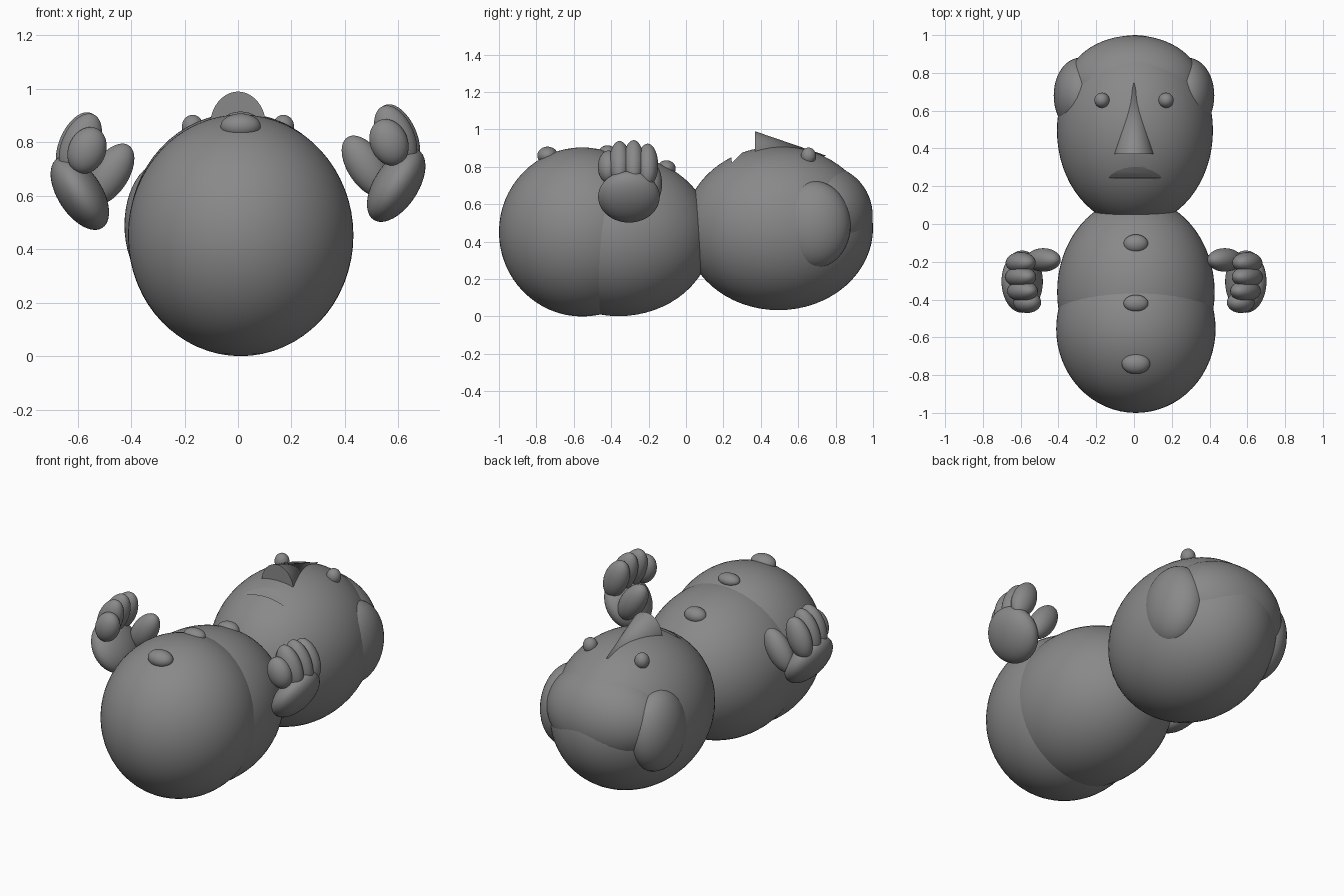
import bpy, bmesh
from math import radians
from mathutils import Matrix

if "Cube" in bpy.data.objects:
    bpy.data.objects.remove(bpy.data.objects["Cube"], do_unlink=True)

grey = bpy.data.materials.new("plain grey")
grey.use_nodes = True
grey.diffuse_color = (0.25, 0.25, 0.25, 1)
grey.node_tree.nodes["Principled BSDF"].inputs["Base Color"].default_value = (0.25, 0.25, 0.25, 1)


def finish(name, bm):
    bmesh.ops.recalc_face_normals(bm, faces=bm.faces)
    mesh = bpy.data.meshes.new(name)
    bm.to_mesh(mesh)
    bm.free()
    mesh.materials.append(grey)
    ob = bpy.data.objects.new(name, mesh)
    bpy.context.collection.objects.link(ob)
    return ob


def smooth(ob):
    bpy.ops.object.select_all(action='DESELECT')
    ob.select_set(True)
    bpy.context.view_layer.objects.active = ob
    bpy.ops.object.shade_smooth_by_angle(angle=radians(25))


def ellipsoid(name, centre, radii, tilt=0, segments=48):
    """Ball scaled to radii, leaning towards +x by tilt degrees."""
    bm = bmesh.new()
    place = (Matrix.Translation(centre) @ Matrix.Rotation(radians(tilt), 4, 'Y')
             @ Matrix.Diagonal((*radii, 1)))
    bmesh.ops.create_uvsphere(bm, u_segments=segments, v_segments=segments // 2,
                              radius=1, matrix=place)
    ob = finish(name, bm)
    smooth(ob)
    return ob


# Body, made of two overlapping balls, and head
ellipsoid("lower_body", (0.01, -0.555, 0.452), (0.422, 0.445, 0.452), segments=64)
ellipsoid("upper_body", (0.01, -0.36, 0.432), (0.417, 0.5, 0.43), segments=64)
head = ellipsoid("head", (0.005, 0.495, 0.472), (0.413, 0.505, 0.438), segments=64)

# Mouth: a wedge cut out of the face
bm = bmesh.new()
profile = [(0.245, 0.82), (0.235, 1.1), (0.545, 1.12)]
face = bm.faces.new([bm.verts.new((-0.4, y, z)) for y, z in profile])
side = bmesh.ops.extrude_face_region(bm, geom=[face])["geom"]
bmesh.ops.translate(bm, vec=(0.8, 0, 0),
                    verts=[v for v in side if isinstance(v, bmesh.types.BMVert)])
cutter = finish("mouth_cutter", bm)
cutter.hide_render = True
cut = head.modifiers.new("mouth", 'BOOLEAN')
cut.operation = 'DIFFERENCE'
cut.solver = 'EXACT'
cut.object = cutter
bpy.context.view_layer.objects.active = head
bpy.ops.object.modifier_apply(modifier=cut.name)
bpy.data.objects.remove(cutter, do_unlink=True)
smooth(head)

# Nose: a half-buried cone with a flat underside
bm = bmesh.new()
axis = Matrix.Rotation(radians(-90), 4, 'X')
bmesh.ops.create_cone(bm, cap_ends=True, segments=48, radius1=1, radius2=0, depth=1,
                      matrix=Matrix.Translation((0, 0.56, 0.86))
                      @ Matrix.Diagonal((0.105, 0.38, 0.13, 1)) @ axis)
smooth(finish("nose", bm))

# Cap of the head
ellipsoid("head_cap", (0, 0.73, 0.54), (0.358, 0.268, 0.27), segments=64)

# Buttons down the front
ellipsoid("lower_button", (0.01, -0.74, 0.86), (0.075, 0.055, 0.048))
ellipsoid("middle_button", (0.01, -0.42, 0.88), (0.065, 0.045, 0.035))
ellipsoid("upper_button", (0.01, -0.105, 0.79), (0.065, 0.05, 0.045))

# Finger name, x, y, z, half length
fingers = [("little", 0.565, -0.415, 0.80, 0.09), ("ring", 0.59, -0.355, 0.82, 0.125),
           ("middle", 0.60, -0.28, 0.82, 0.13), ("index", 0.60, -0.205, 0.81, 0.12)]

# Paired parts
for label, s, dz in (("left", 1, 0), ("right", -1, -0.03)):
    ellipsoid(label + "_eye", (s * 0.17, 0.655, 0.858), (0.04, 0.04, 0.045))
    ellipsoid(label + "_ear", (s * 0.285, 0.68, 0.49), (0.14, 0.2, 0.235))
    ellipsoid(label + "_palm", (s * 0.592, -0.305, 0.64 + dz), (0.083, 0.165, 0.155), s * 33)
    ellipsoid(label + "_thumb", (s * 0.48, -0.19, 0.71 + dz), (0.07, 0.062, 0.13), s * -33)
    for finger, x, y, z, half in fingers:
        ellipsoid(f"{label}_{finger}_finger", (s * x, y, z + dz), (0.07, 0.056, half), s * -23)
